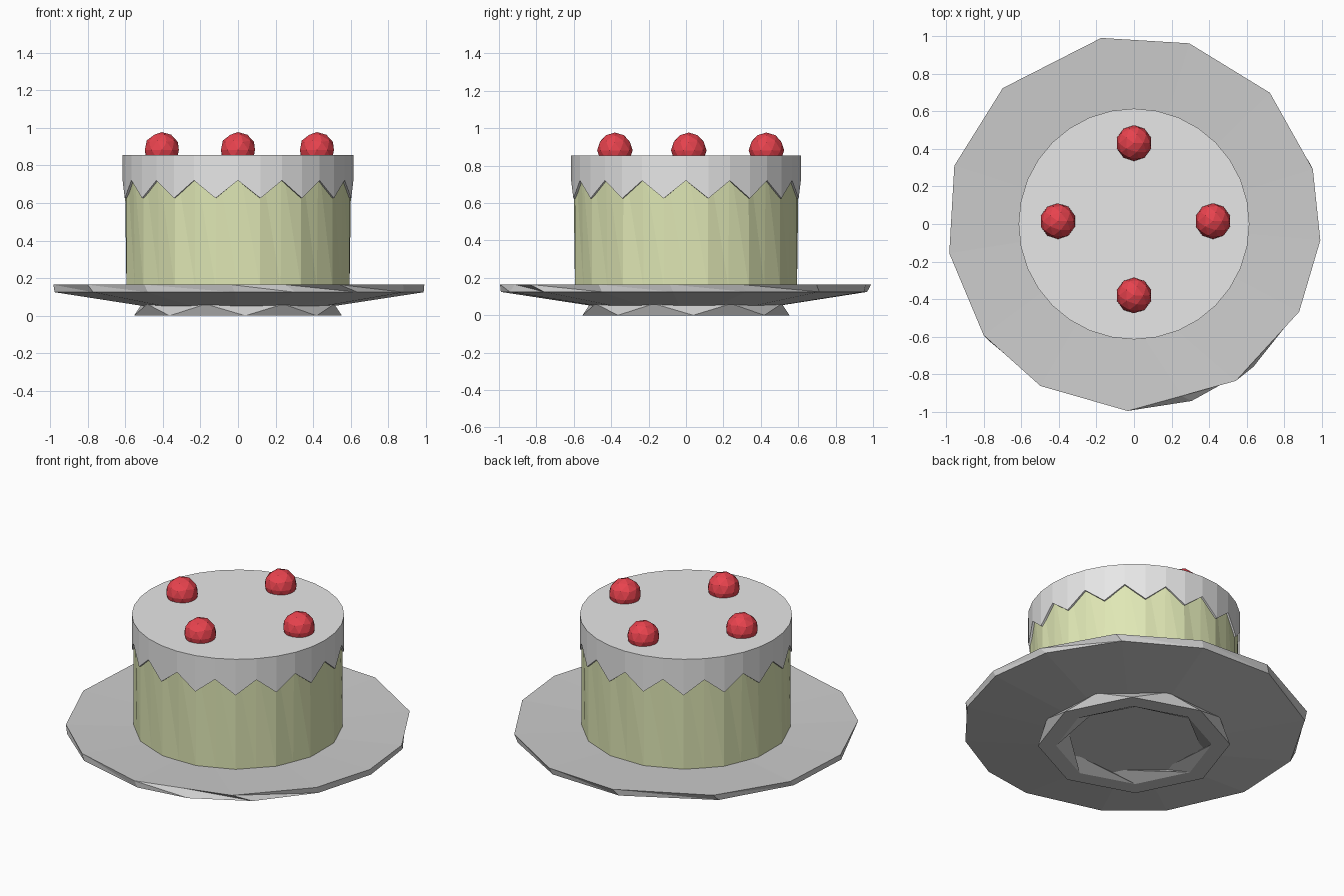
import bpy, bmesh
from math import cos, sin, radians
from mathutils import Matrix

if "Cube" in bpy.data.objects:
    bpy.data.objects.remove(bpy.data.objects["Cube"])


def material(name, rgb):
    m = bpy.data.materials.new(name)
    m.diffuse_color = (*rgb, 1)
    m.use_nodes = True
    m.node_tree.nodes["Principled BSDF"].inputs["Base Color"].default_value = m.diffuse_color
    return m


WHITE = material("frosting white", (0.8, 0.8, 0.8))
GREY = material("plate grey", (0.61, 0.61, 0.61))
SPONGE = material("sponge yellow", (0.74, 0.8, 0.46))
RED = material("cherry red", (0.8, 0.055, 0.075))


def finish(bm, name, mat):
    bmesh.ops.recalc_face_normals(bm, faces=bm.faces[:])
    me = bpy.data.meshes.new(name)
    bm.to_mesh(me)
    bm.free()
    me.materials.append(mat)
    ob = bpy.data.objects.new(name, me)
    bpy.context.collection.objects.link(ob)
    return ob


def polar(points):
    """(degrees, radius, z) -> xyz"""
    return [(r * cos(radians(a)), r * sin(radians(a)), z) for a, r, z in points]


def loft(name, rings, mat, closed=False):
    """Triangulated skin over polar rings of equal count; ends capped or joined."""
    bm = bmesh.new()
    vs = [[bm.verts.new(p) for p in polar(r)] for r in rings]
    pairs = list(zip(vs, vs[1:]))
    if closed:
        pairs.append((vs[-1], vs[0]))
    for a, b in pairs:
        n = len(a)
        for j in range(n):
            k = (j + 1) % n
            bm.faces.new((a[j], a[k], b[j]))
            bm.faces.new((a[k], b[k], b[j]))
    if not closed:
        bm.faces.new(vs[0])
        bm.faces.new(vs[-1])
    return finish(bm, name, mat)


# Plate: uneven 13-sided rim, slightly dished on top, sloping below
top = [(-171, 1), (-143.5, 1), (-120, 1), (-92, 1), (-74.5, .954), (-57, 1), (-28, 1),
       (-5, 1), (17, 1), (44, 1.01), (73, 1.01), (100, 1.01), (134, 1.01), (162, 1.01)]
low_angles = [-170, -141, -119, -91, -72, -50, -27, -4, 19, 46, 74, 102, 136, 164]
loft("plate", [
    [(a, .5, .05) for a in low_angles],
    [(a, .99, .125) for a in low_angles],
    [(a, r * .995, .165) for a, r in top],
    [(a, .5, .145) for a, r in top],
], GREY)

# Foot ring under the plate: eight-sided, zigzag walls
base = [-86 + 45 * i for i in range(8)]
loft("plate_foot", [
    [(a, .555, 0) for a in base],
    [(a + 22.5, .54, .062) for a in base],
    [(a + 22.5, .42, .062) for a in base],
    [(a, .45, 0) for a in base],
], GREY, closed=True)

# Sponge: sixteen-sided at the bottom, rounder at the top
cols = [(i, -90 + 11.25 * i) for i in range(32)]
loft("cake_sponge", [
    [(a, .605 if i % 2 else .605 * cos(radians(11.25)), .145) for i, a in cols],
    [(a, .603, .84) for i, a in cols],
], SPONGE)


# Frosting: cap with a zigzag lower edge
def edge(i):
    return .625 if i % 2 else .72


loft("frosting", [
    [(a, .59, .83) for i, a in cols],
    [(a, .59, edge(i)) for i, a in cols],
    [(a, .614, edge(i)) for i, a in cols],
    [(a, .614, .855) for i, a in cols],
], WHITE)

# Four cherries on top
for n, (x, y) in enumerate([(-.405, .015), (.42, .015), (0, .43), (0, -.38)], 1):
    bm = bmesh.new()
    bmesh.ops.create_icosphere(bm, subdivisions=2, radius=.095,
                               matrix=Matrix.Translation((x, y, .882)))
    finish(bm, f"cherry_{n}", RED)
